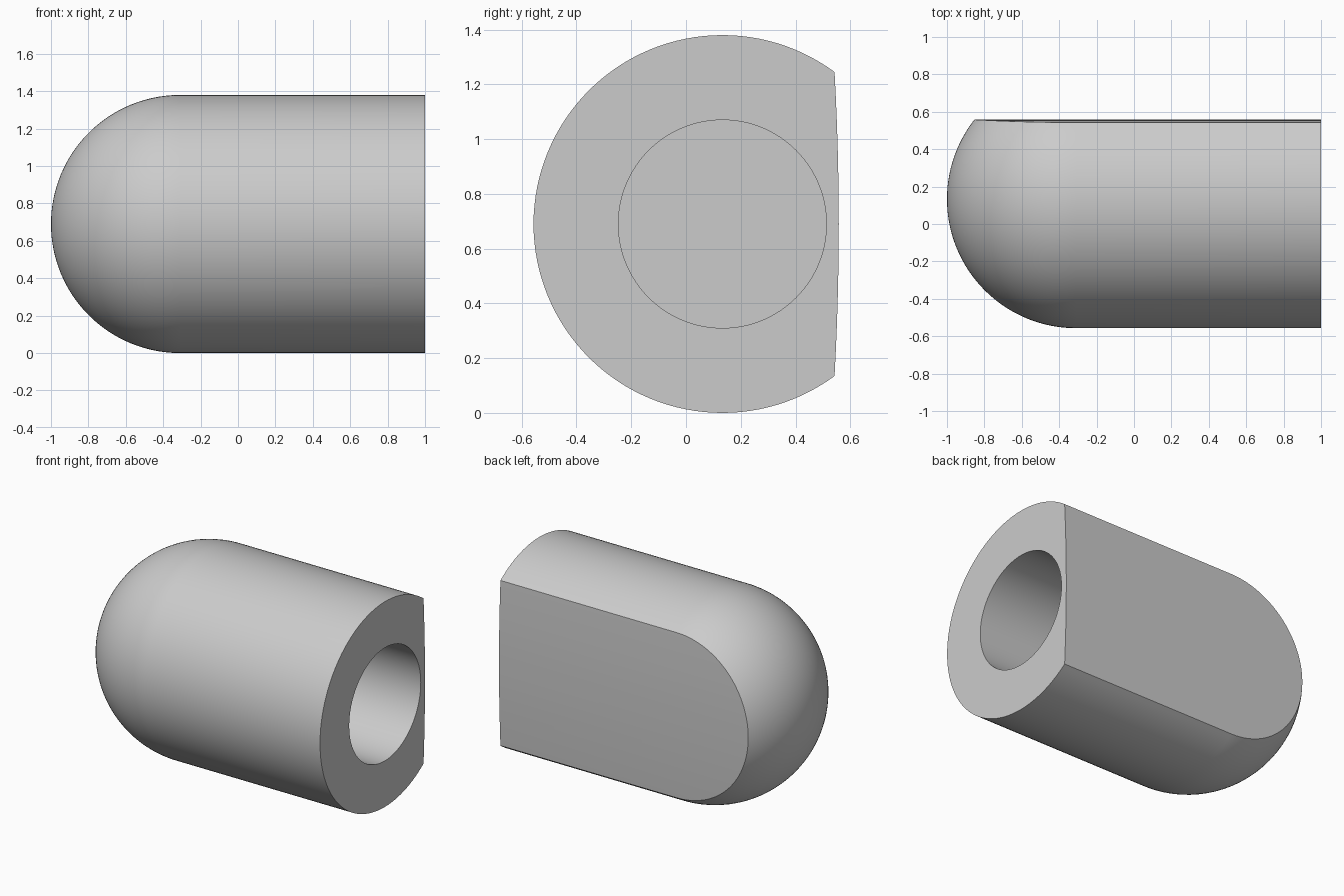
import bpy, bmesh
from math import sin, cos, pi, sqrt
from mathutils import Vector

if "Cube" in bpy.data.objects:
    bpy.data.objects.remove(bpy.data.objects["Cube"])

R, HOLE_R = 0.69, 0.38          # outer and bore radius
CY, CZ = 0.133, 0.69            # axis position
X_DOME, X_END, X_BORE = -0.31, 1.0, -0.31
SEG = 128


def add_object(name, bm):
    bmesh.ops.recalc_face_normals(bm, faces=bm.faces)
    mesh = bpy.data.meshes.new(name)
    bm.to_mesh(mesh)
    bm.free()
    obj = bpy.data.objects.new(name, mesh)
    bpy.context.collection.objects.link(obj)
    return obj


# domed body with blind bore: half profile (x, radius) spun around the long axis
N = 32
profile = [(X_DOME - R * cos(i * pi / 2 / N), R * sin(i * pi / 2 / N)) for i in range(N + 1)]
profile += [(X_END, R), (X_END, HOLE_R), (X_BORE, HOLE_R), (X_BORE, 0)]
bm = bmesh.new()
verts = [bm.verts.new((x, CY, CZ + r)) for x, r in profile]
edges = [bm.edges.new(pair) for pair in zip(verts, verts[1:])]
bmesh.ops.spin(bm, geom=verts + edges, cent=(0, CY, CZ), axis=(1, 0, 0),
               angle=2 * pi, steps=SEG, use_merge=True)
bmesh.ops.remove_doubles(bm, verts=bm.verts, dist=1e-5)
body = add_object("domed_body", bm)

# cutter for the nearly flat, slightly bowed back face
BOW_R, Y_FLAT = 10.0, 0.558
zs = [-0.9 + 1.8 * i / 24 for i in range(25)]
outline = [(Y_FLAT - BOW_R + sqrt(BOW_R ** 2 - z * z), CZ + z) for z in zs]
outline += [(1.5, CZ + 0.9), (1.5, CZ - 0.9)]
bm = bmesh.new()
face = bm.faces.new([bm.verts.new((-1.5, y, z)) for y, z in outline])
ext = bmesh.ops.extrude_face_region(bm, geom=[face])
bmesh.ops.translate(bm, vec=Vector((3, 0, 0)),
                    verts=[v for v in ext["geom"] if isinstance(v, bmesh.types.BMVert)])
cutter = add_object("flat_cutter", bm)
cutter.hide_render = True

# apply the cut, then remove the cutter
bpy.context.view_layer.objects.active = body
body.select_set(True)
mod = body.modifiers.new("flat_cut", 'BOOLEAN')
mod.operation = 'DIFFERENCE'
mod.solver = 'EXACT'
mod.object = cutter
bpy.ops.object.modifier_apply(modifier=mod.name)
bpy.data.objects.remove(cutter)

bpy.ops.object.select_all(action='DESELECT')
body.select_set(True)
bpy.context.view_layer.objects.active = body
bpy.ops.object.shade_smooth_by_angle(angle=pi / 6)
